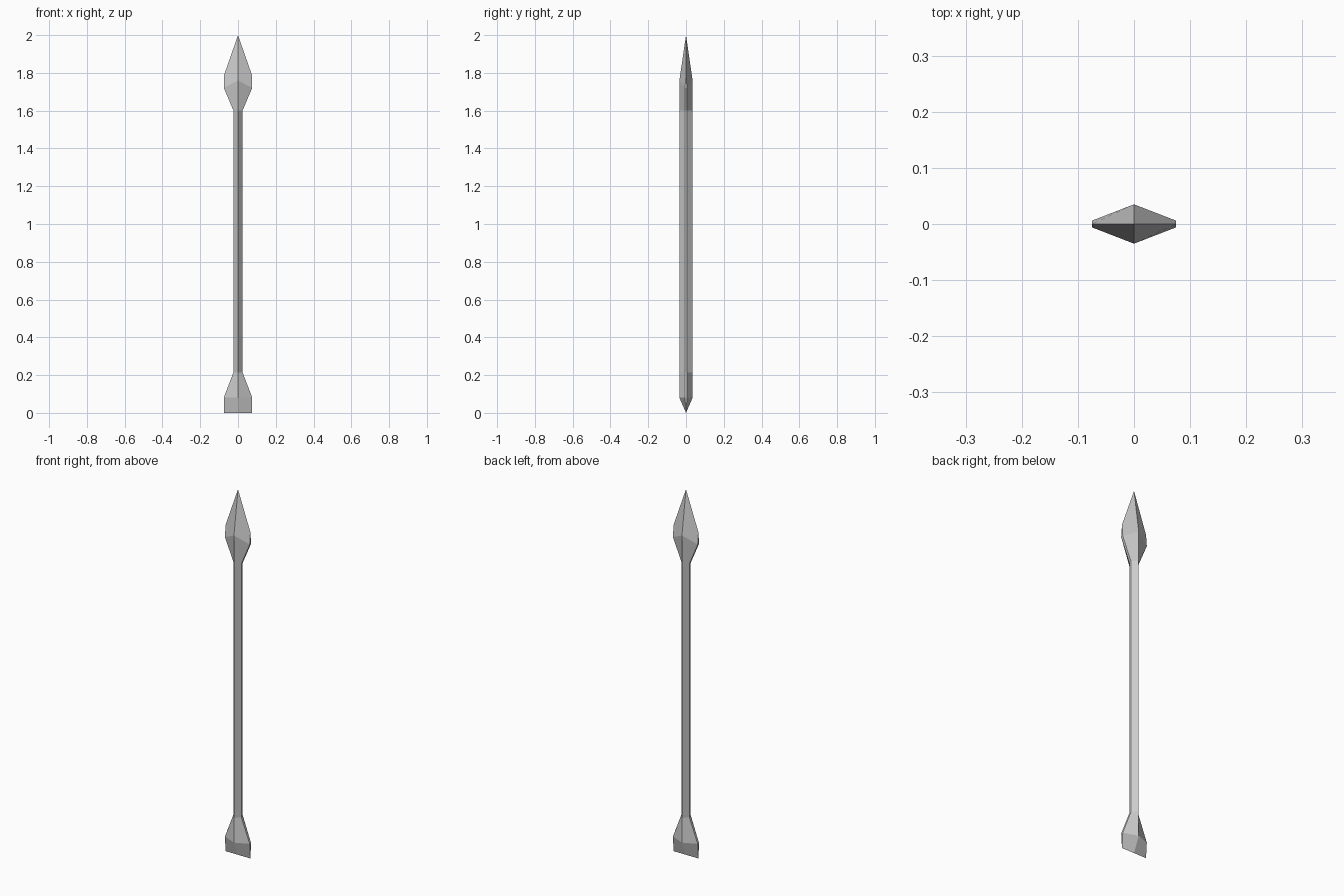
import bpy, bmesh

if "Cube" in bpy.data.objects:
    bpy.data.objects.remove(bpy.data.objects["Cube"])

# Cross-sections of the bar, bottom to top:
# (half width, half thickness of side, half depth of ridge, z of side, z of ridge)
SECTIONS = [
    (0.075, 0.000, 0.000, 0.000, 0.000),   # chisel edge
    (0.075, 0.006, 0.035, 0.082, 0.080),   # chisel shoulder
    (0.024, 0.006, 0.035, 0.215, 0.215),   # bottom of shaft
    (0.024, 0.006, 0.035, 1.600, 1.600),   # top of shaft
    (0.075, 0.006, 0.035, 1.720, 1.760),   # widest part of head
    (0.075, 0.000, 0.000, 1.785, 2.000),   # blade edges and point
]


def hexagon(bm, w, t, d, zs, zr):
    pts = [(w, -t, zs), (w, t, zs), (0, d, zr),
           (-w, t, zs), (-w, -t, zs), (0, -d, zr)]
    return [bm.verts.new(p) for p in pts]


bm = bmesh.new()
rings = [hexagon(bm, *s) for s in SECTIONS]
for a, b in zip(rings, rings[1:]):
    for i in range(6):
        j = (i + 1) % 6
        bm.faces.new((a[i], a[j], b[j], b[i]))

# Weld the collapsed end sections into sharp edges
bmesh.ops.remove_doubles(bm, verts=bm.verts[:], dist=0.0001)
bmesh.ops.recalc_face_normals(bm, faces=bm.faces[:])

mesh = bpy.data.meshes.new("spear_bar")
bm.to_mesh(mesh)
bm.free()
bpy.context.collection.objects.link(bpy.data.objects.new("spear_bar", mesh))
